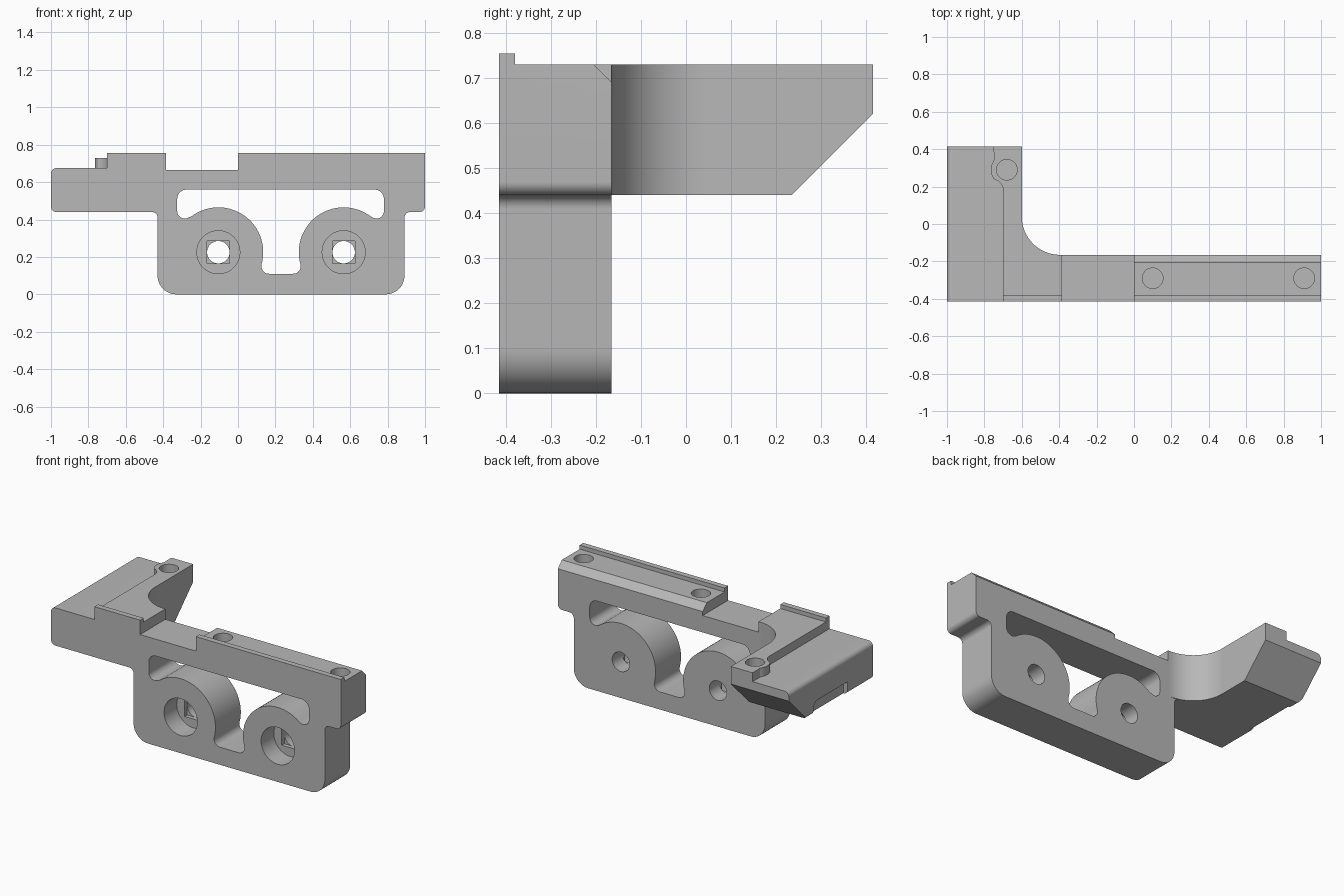
import bpy, bmesh
from math import cos, sin, radians

cube = bpy.data.objects.get("Cube")
if cube:
    bpy.data.objects.remove(cube, do_unlink=True)

grey = bpy.data.materials.new("plain grey")
grey.use_nodes = True
color = (0.48, 0.48, 0.48, 1)
grey.diffuse_color = color
grey.node_tree.nodes["Principled BSDF"].inputs["Base Color"].default_value = color

FRONT, BACK, END = -0.415, -0.165, 0.415
UNDER, SHELF, TOP = 0.44, 0.675, 0.73


def arc(cx, cy, r, a0, a1, n=12):
    """Points along an arc, angles in degrees."""
    steps = [radians(a0 + (a1 - a0) * i / n) for i in range(n + 1)]
    return [(cx + r * cos(a), cy + r * sin(a)) for a in steps]


def circle(cx, cy, r):
    return arc(cx, cy, r, 0, 360, 48)[:-1]


def rect(a, b, c, d):
    return [(a, b), (c, b), (c, d), (a, d)]


def prism(name, pts, axis, lo, hi):
    """Extrude a closed profile along an axis."""
    place = {"x": lambda p, d: (d, p[0], p[1]),
             "y": lambda p, d: (p[0], d, p[1]),
             "z": lambda p, d: (p[0], p[1], d)}[axis]
    bm = bmesh.new()
    face = bm.faces.new([bm.verts.new(place(p, lo)) for p in pts])
    out = bmesh.ops.extrude_face_region(bm, geom=[face])
    shift = place((0, 0), hi - lo)
    bmesh.ops.translate(bm, vec=shift, verts=[v for v in out["geom"] if isinstance(v, bmesh.types.BMVert)])
    bmesh.ops.recalc_face_normals(bm, faces=bm.faces)
    mesh = bpy.data.meshes.new(name)
    bm.to_mesh(mesh)
    bm.free()
    mesh.materials.append(grey)
    ob = bpy.data.objects.new(name, mesh)
    bpy.context.collection.objects.link(ob)
    return ob


def activate(ob):
    bpy.ops.object.select_all(action="DESELECT")
    ob.select_set(True)
    bpy.context.view_layer.objects.active = ob


def cut(ob, *profile):
    """Subtract an extruded profile, then discard the cutter."""
    cutter = prism("cutter", *profile)
    cutter.hide_render = True
    mod = ob.modifiers.new("cut", "BOOLEAN")
    mod.operation, mod.solver, mod.object = "DIFFERENCE", "EXACT", cutter
    activate(ob)
    bpy.ops.object.modifier_apply(modifier=mod.name)
    bpy.data.objects.remove(cutter, do_unlink=True)


# Front plate with stepped top beam
outline = (arc(-0.33, 0.1, 0.1, 180, 270) + arc(0.79, 0.1, 0.1, 270, 360)
           + arc(0.92, 0.41, 0.03, 180, 90) + arc(0.97, 0.47, 0.03, 270, 360)
           + [(1, TOP), (0, TOP), (0, 0.665), (-0.385, 0.665), (-0.385, TOP),
              (-0.7, TOP), (-0.7, SHELF)]
           + arc(-0.97, 0.645, 0.03, 90, 180) + arc(-0.97, 0.47, 0.03, 180, 270)
           + arc(-0.46, 0.41, 0.03, 90, 0))
plate = prism("front_plate", outline, "y", FRONT, BACK)

# Opening that leaves two round bosses
opening = (arc(0.73, 0.51, 0.05, 0, 90) + arc(-0.275, 0.51, 0.05, 90, 180)
           + arc(-0.285, 0.445, 0.04, 180, 300) + arc(-0.105, 0.225, 0.24, 127, -15, 32)
           + arc(0.165, 0.15, 0.04, 180, 270) + arc(0.295, 0.15, 0.04, 270, 360)
           + arc(0.565, 0.225, 0.24, 195, 53, 32) + arc(0.74, 0.445, 0.04, 240, 360))
cut(plate, opening, "y", -0.6, 0)

# Stepped screw bores through the bosses
for x in (-0.105, 0.565):
    z = 0.225
    cut(plate, circle(x, z, 0.115), "y", -0.6, -0.29)
    cut(plate, rect(x - 0.06, z - 0.06, x + 0.06, z + 0.06), "y", -0.35, -0.265)
    cut(plate, circle(x, z, 0.06), "y", -0.35, 0)

# Rear chamfer and blind screw holes in the beam
cut(plate, [(-0.215, 0.74), (-0.155, 0.74), (-0.155, 0.68)], "x", 0, 1.1)
for x in (0.1, 0.91):
    cut(plate, circle(x, -0.29, 0.055), "z", 0.61, 0.8)

# Raised lips along the front edge
lips = [prism(name, rect(a, FRONT, b, -0.38), "z", TOP, 0.755)
        for name, a, b in (("long_lip", 0, 1), ("short_lip", -0.7, -0.385))]

# Arm reaching backwards, with rounded outer edges
arm_profile = ([(-0.6, UNDER), (-0.6, SHELF)] + arc(-0.97, 0.645, 0.03, 90, 180)
               + arc(-0.97, 0.47, 0.03, 180, 270))
arm = prism("rear_arm", arm_profile, "y", BACK, END)
cut(arm, [(0.225, 0.43), (0.425, 0.63), (0.425, 0.43)], "x", -1.1, 0)
pocket = [(-0.19, 0.42), (0.17, 0.42)] + arc(0.13, 0.48, 0.04, 0, 90) + arc(-0.15, 0.48, 0.04, 90, 180)
cut(arm, pocket, "x", -1.1, -0.97)

# Raised pad on the arm, swelling around its screw hole
pad_profile = ([(-0.6, BACK), (-0.6, END), (-0.75, END)]
               + arc(-0.68, 0.29, 0.085, 145, 215)
               + arc(-0.76, 0.18, 0.06, 60, 0) + [(-0.7, BACK)])
pad = prism("arm_pad", pad_profile, "z", SHELF, TOP)
for ob in (pad, arm):
    cut(ob, circle(-0.68, 0.29, 0.055), "z", 0.58, 0.8)

# Curved gusset in the inner corner, following the beam steps
gusset_profile = [(-0.6, BACK)] + arc(-0.395, 0.04, 0.205, 270, 180, 24)
gusset = prism("corner_gusset", gusset_profile, "z", UNDER, TOP)

for ob in [plate, arm, pad, gusset] + lips:
    activate(ob)
    bpy.ops.object.shade_smooth_by_angle(angle=radians(30))
